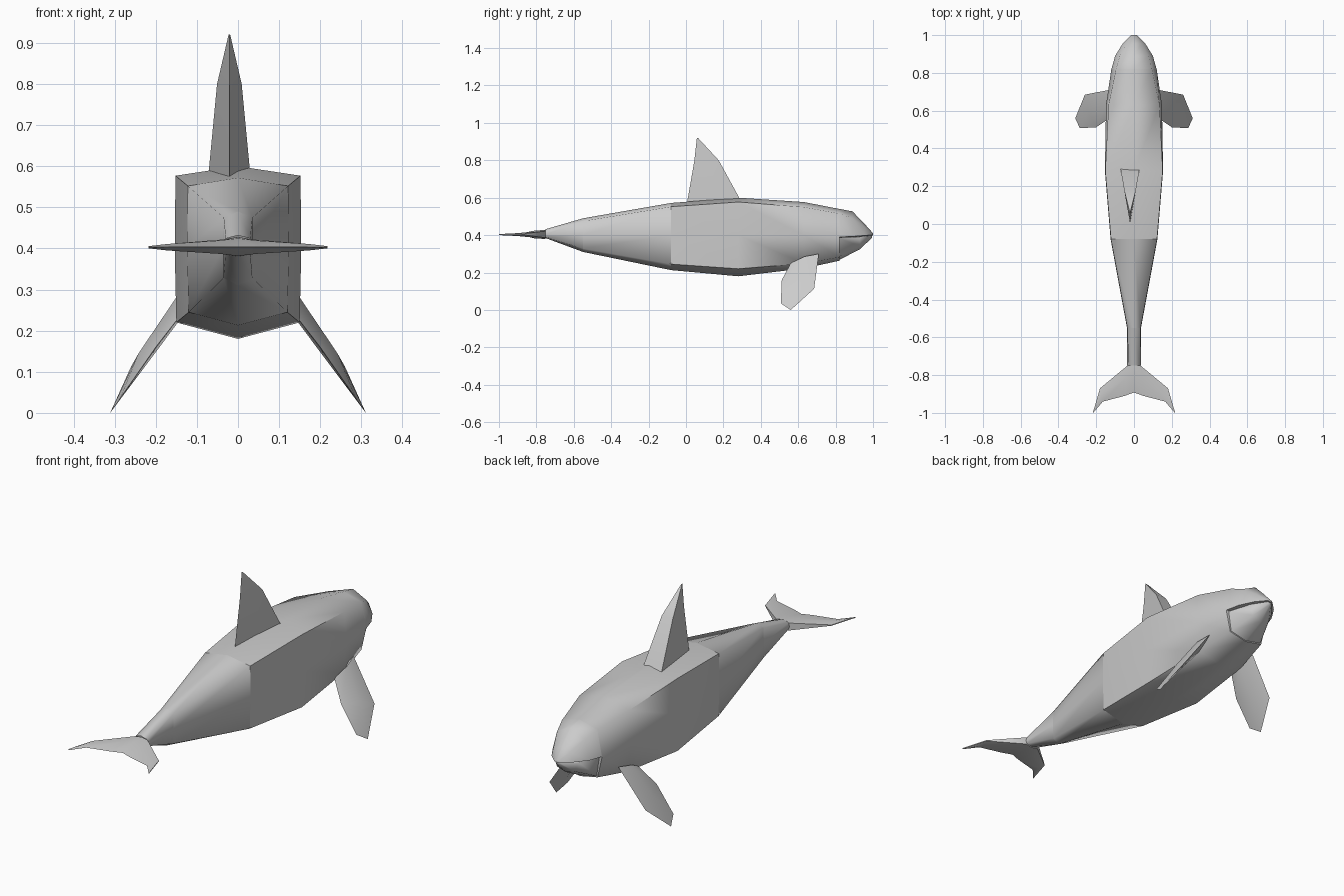
import bpy
from mathutils import Vector

if "Cube" in bpy.data.objects:
    bpy.data.objects.remove(bpy.data.objects["Cube"])


def make(name, verts, faces, angle=None):
    me = bpy.data.meshes.new(name)
    me.from_pydata(verts, [], faces)
    ob = bpy.data.objects.new(name, me)
    bpy.context.collection.objects.link(ob)
    bpy.ops.object.select_all(action='DESELECT')
    ob.select_set(True)
    bpy.context.view_layer.objects.active = ob
    bpy.ops.object.mode_set(mode='EDIT')
    bpy.ops.mesh.select_all(action='SELECT')
    bpy.ops.mesh.remove_doubles(threshold=0.0002)
    bpy.ops.mesh.normals_make_consistent(inside=False)
    bpy.ops.object.mode_set(mode='OBJECT')
    if angle:
        bpy.ops.object.shade_smooth_by_angle(angle=angle)
    else:
        bpy.ops.object.shade_smooth()
    return ob


def bridge(name, rings, caps=(False, False), angle=None):
    n = len(rings[0])
    verts = [p for r in rings for p in r]
    faces = [(i * n + j, i * n + (j + 1) % n, (i + 1) * n + (j + 1) % n, (i + 1) * n + j)
             for i in range(len(rings) - 1) for j in range(n)]
    if caps[0]:
        faces.append(tuple(range(n)))
    if caps[1]:
        faces.append(tuple(range(len(verts) - n, len(verts))))
    return make(name, verts, faces, angle)


def section(y, wt, ws, wb, zt, ztc, zs, zbc, zb):
    """Eight-sided symmetric body section: top, shoulder, side, belly corner, keel."""
    return [(0, y, zt), (wt, y, ztc), (ws, y, zs), (wb, y, zbc),
            (0, y, zb), (-wb, y, zbc), (-ws, y, zs), (-wt, y, ztc)]


def mirror(ob):
    m = ob.modifiers.new("mirror", 'MIRROR')
    m.use_clip = True
    m.merge_threshold = 0.0005


# Body sections, tail to head; the last ones flatten under the upper jaw
joint = (-0.08, 0.122, 0.124, 0.120, 0.572, 0.552, 0.40, 0.245, 0.213)
stem = (-0.55, 0.035, 0.037, 0.035, 0.49, 0.475, 0.40, 0.328, 0.31)
body = [
    joint,
    (0.28, 0.152, 0.154, 0.150, 0.60, 0.577, 0.40, 0.220, 0.18),
    (0.63, 0.135, 0.148, 0.128, 0.577, 0.550, 0.40, 0.248, 0.222),
    (0.82, 0.095, 0.120, 0.095, 0.540, 0.515, 0.39, 0.282, 0.263),
    (0.822, 0.095, 0.119, 0.09, 0.540, 0.515, 0.39, 0.388, 0.386),
    (0.89, 0.075, 0.100, 0.07, 0.527, 0.490, 0.393, 0.391, 0.389),
    (0.955, 0.04, 0.060, 0.04, 0.460, 0.442, 0.398, 0.396, 0.395),
    (1.0, 0.01, 0.014, 0.01, 0.41, 0.408, 0.402, 0.400, 0.399),
]
bridge("body", [section(*s) for s in body], (False, True), 1.25)

# Lower jaw, slightly inset from the lip
jaw = [
    (0.815, 0.100, 0.108, 0.092, 0.388, 0.388, 0.386, 0.285, 0.265),
    (0.93, 0.066, 0.068, 0.048, 0.392, 0.392, 0.390, 0.340, 0.325),
    (0.995, 0.010, 0.011, 0.008, 0.399, 0.399, 0.398, 0.390, 0.386),
]
bridge("lower_jaw", [section(*s) for s in jaw], (False, True), 1.1)

# Tail stock and narrow stem
bridge("tail_stock", [section(*joint), section(*stem)])
end = (-0.75, 0.030, 0.036, 0.030, 0.432, 0.424, 0.405, 0.390, 0.384)
bridge("tail_stem", [section(*stem), section(*end)])

# Fluke: right half with tapering thickness, mirrored
lead = [(0, -0.75), (0.035, -0.75), (0.18, -0.87), (0.218, -1.0)]
trail = [(0, -0.892), (0.05, -0.91), (0.165, -0.94), (0.216, -1.0)]
thick = [0.024, 0.018, 0.008, 0.002]
rings = []
for (lx, ly), (tx, ty), t in zip(lead, trail, thick):
    mx, my = (lx + tx) / 2, ly * 0.6 + ty * 0.4
    e = t if lx < 0.04 else 0.002
    rings.append([(lx, ly, 0.404 + e), (mx, my, 0.404 + t * 0.85), (tx, ty, 0.404),
                  (mx, my, 0.402 - t * 0.85), (lx, ly, 0.404 - e)])
mirror(bridge("fluke", rings, (False, True), 0.9))

# Dorsal fin: blunt leading edge, sharp trailing edge
cx = -0.021
fin = [(0.05, 0.29, 0.005, 0.57), (0.030, 0.175, 0.045, 0.80), (0.002, 0.064, 0.058, 0.92)]
rings = [[(cx - w, f, z + 0.02 * (z < 0.6)), (cx + w, f, z + 0.02 * (z < 0.6)), (cx, b, z)]
         for w, f, b, z in fin]
bridge("dorsal_fin", rings, (False, True), 0.9)

# Pectoral fin: outline with a thicker middle on both faces, mirrored
outline = [(0.13, 0.71, 0.30), (0.26, 0.685, 0.113), (0.311, 0.56, 0.0),
           (0.287, 0.507, 0.035), (0.20, 0.512, 0.16), (0.13, 0.56, 0.25)]
pts = [Vector(p) for p in outline]
normal = Vector((0.84, 0, 0.54))
root, mid = Vector((0.13, 0.635, 0.275)), Vector((0.228, 0.60, 0.137))
verts, faces = list(pts), []
for s in (1, -1):
    k = len(verts)
    verts += [root + normal * 0.02 * s, mid + normal * 0.016 * s]
    faces += [(0, 1, k + 1, k), (1, 2, k + 1), (2, 3, k + 1),
              (3, 4, k + 1), (4, 5, k, k + 1)]
mirror(make("pectoral_fin", [tuple(v) for v in verts], faces, 0.9))
